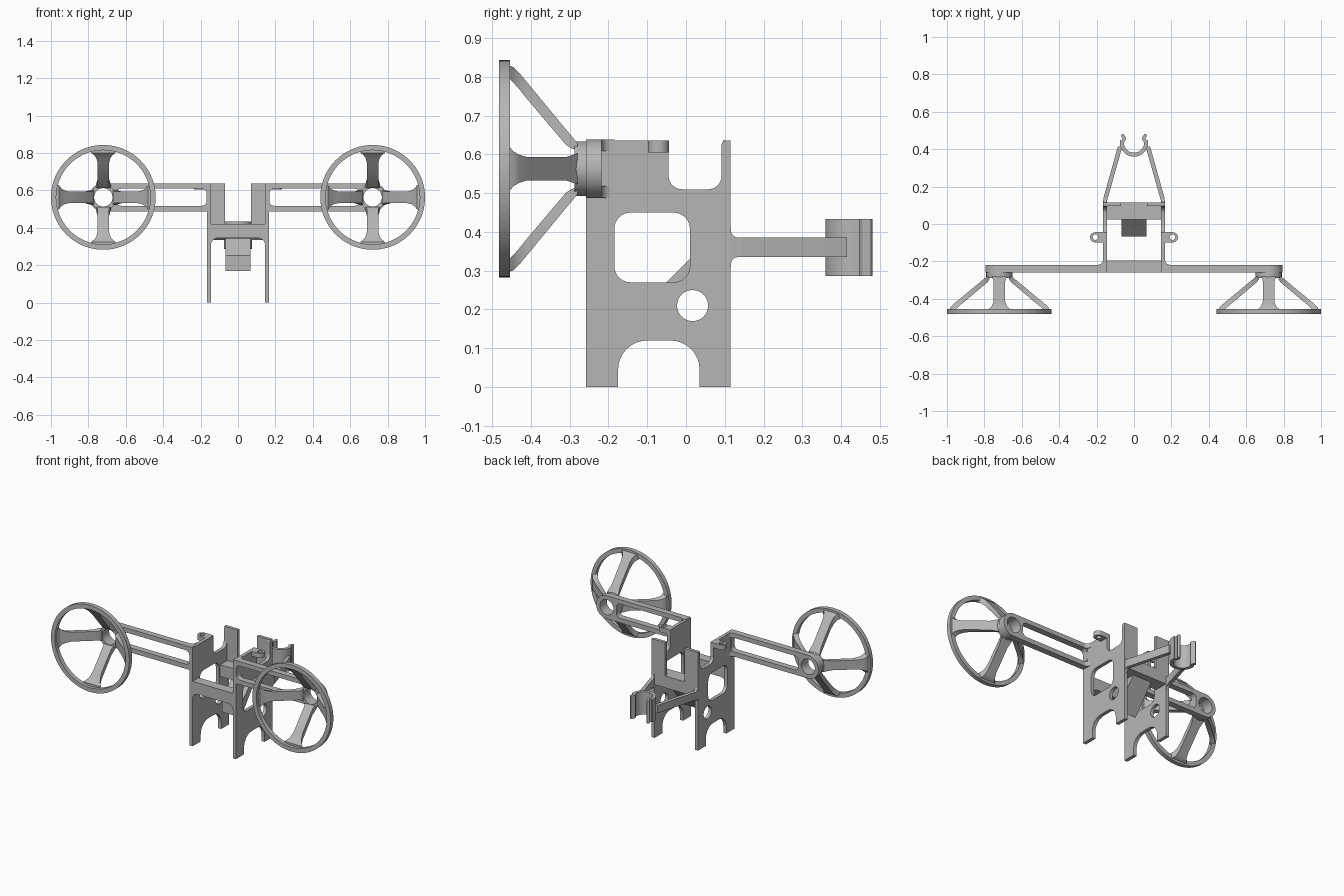
import bpy, bmesh
from math import sin, cos, pi, radians
from mathutils import Matrix, Vector

cube = bpy.data.objects.get("Cube")
if cube:
    bpy.data.objects.remove(cube, do_unlink=True)

grey = bpy.data.materials.new("plain grey")
grey.use_nodes = True
tone = (0.47, 0.47, 0.47, 1)
grey.diffuse_color = tone
grey.node_tree.nodes["Principled BSDF"].inputs["Base Color"].default_value = tone

# Drawing planes: columns are the profile's u, v and the extrusion direction
PLANES = {
    "side": Matrix(((0, 0, 1), (1, 0, 0), (0, 1, 0))),
    "front": Matrix(((1, 0, 0), (0, 0, -1), (0, 1, 0))),
    "top": Matrix.Identity(3),
}
parts = []


def finish(name, mesh, mirror):
    mesh.materials.clear()
    mesh.materials.append(grey)
    obj = bpy.data.objects.new(name, mesh)
    bpy.context.collection.objects.link(obj)
    if mirror:
        obj.modifiers.new("mirror", 'MIRROR')
    parts.append(obj)
    return obj


def rounded(corners, steps=8):
    """Polygon whose corners (u, v, radius) are filleted."""
    out = []
    for i, c in enumerate(corners):
        p = Vector(c[:2])
        if len(c) < 3:
            out.append(p)
            continue
        a = (Vector(corners[i - 1][:2]) - p).normalized()
        b = (Vector(corners[(i + 1) % len(corners)][:2]) - p).normalized()
        r = c[2]
        half = a.angle(b) / 2
        mid = p + (a + b).normalized() * r / sin(half)
        start = p + a * (a.dot(mid - p)) - mid
        end = p + b * (b.dot(mid - p)) - mid
        for k in range(steps + 1):
            t = k / steps
            d = start * (1 - t) + end * t
            sweep = pi - 2 * half
            d = (start * sin((1 - t) * sweep) + end * sin(t * sweep)) / sin(sweep)
            out.append(mid + d)
    return out


def rect(u0, u1, v0, v1, r=0.0):
    pts = [(u0, v0), (u1, v0), (u1, v1), (u0, v1)]
    return rounded([p + (r,) for p in pts]) if r else pts


def circle(u, v, r, n=48):
    return [(u + r * cos(2 * pi * i / n), v + r * sin(2 * pi * i / n)) for i in range(n)]


def extrude(name, plane, loops, lo, hi, mirror=False):
    """Fill the first loop, leave the others as holes, and extrude lo..hi in world units."""
    curve = bpy.data.curves.new(name, 'CURVE')
    curve.dimensions, curve.fill_mode = '2D', 'BOTH'
    curve.extrude = (hi - lo) / 2
    for loop in loops:
        s = curve.splines.new('POLY')
        s.points.add(len(loop) - 1)
        for pt, co in zip(s.points, loop):
            pt.co = (co[0], co[1], 0, 1)
        s.use_cyclic_u = True
    temp = bpy.data.objects.new(name + " draft", curve)
    mesh = bpy.data.meshes.new_from_object(temp)
    bpy.data.objects.remove(temp)
    axis = Vector({"side": (1, 0, 0), "front": (0, 1, 0), "top": (0, 0, 1)}[plane])
    mesh.transform(Matrix.Translation(axis * (lo + hi) / 2) @ PLANES[plane].to_4x4())
    bm = bmesh.new()
    bm.from_mesh(mesh)
    bmesh.ops.remove_doubles(bm, verts=bm.verts, dist=1e-5)
    bmesh.ops.recalc_face_normals(bm, faces=bm.faces)
    bm.to_mesh(mesh)
    bm.free()
    return finish(name, mesh, mirror)


# Side plates with feet, window, pin hole and top notch
outline = rounded([
    (-0.258, 0), (-0.175, 0), (-0.175, 0.12, 0.075), (0.035, 0.12, 0.075),
    (0.035, 0), (0.115, 0), (0.115, 0.636), (0.092, 0.636, 0.012),
    (0.092, 0.51, 0.035), (-0.045, 0.51, 0.035), (-0.045, 0.636), (-0.258, 0.636)])
extrude("side_plate", "side",
        [outline, rect(-0.185, 0.01, 0.27, 0.45, 0.042), circle(0.017, 0.21, 0.04)],
        0.144, 0.166, True)

# Front crossbar with filleted ends
extrude("front_crossbar", "front", [rounded([
    (-0.15, 0.3), (-0.144, 0.3), (-0.144, 0.345, 0.035), (0.144, 0.345, 0.035),
    (0.144, 0.3), (0.15, 0.3), (0.15, 0.42), (-0.15, 0.42)])], -0.258, -0.195)

# Rear shelf, upright tabs and the ramp under the shelf
extrude("rear_shelf", "top", [rect(-0.15, 0.15, 0.024, 0.115)], 0.344, 0.42)
extrude("rear_tab", "front", [rect(0.07, 0.16, 0.4, 0.636)], 0.095, 0.115, True)
extrude("ramp", "side", [[(-0.067, 0.17), (0.075, 0.346), (0.026, 0.346),
                          (-0.067, 0.253)]], -0.067, 0.067)

# Screw ears
extrude("screw_ear", "top",
        [rounded([(0.16, -0.098), (0.235, -0.098, 0.0265), (0.235, -0.044, 0.0265),
                  (0.16, -0.044)]), circle(0.206, -0.07, 0.015, 24)], 0.605, 0.636, True)

# Slotted side arms and hubs
HUB_X, HUB_Z = 0.72, 0.563
bore = circle(HUB_X, HUB_Z, 0.049)
extrude("side_arm", "front",
        [rounded([(0.15, 0.488), (0.795, 0.488, 0.0745), (0.795, 0.638, 0.0745),
                  (0.15, 0.638)], 20), rect(0.168, 0.65, 0.518, 0.609, 0.025), bore],
        -0.258, -0.218, True)
extrude("hub", "front", [circle(HUB_X, HUB_Z, 0.07), bore], -0.288, -0.255, True)
for z0, z1 in ((0.488, 0.518), (0.609, 0.638)):
    extrude("arm_gusset", "top", [rounded([(0.16, -0.23), (0.195, -0.23), (0.195, -0.218),
                                           (0.166, -0.218, 0.026), (0.166, -0.185),
                                           (0.16, -0.185)])], z0, z1, True)

# Round rims
extrude("rim", "front", [circle(HUB_X, HUB_Z, 0.28, 96), circle(HUB_X, HUB_Z, 0.252, 96)],
        -0.482, -0.454, True)

# Flared sloping spokes: y, inner radius, outer radius, half width
STATIONS = [(-0.462, 0.238, 0.268, 0.065), (-0.445, 0.222, 0.262, 0.045),
            (-0.43, 0.205, 0.247, 0.036), (-0.41, 0.18, 0.223, 0.03),
            (-0.31, 0.062, 0.102, 0.03), (-0.295, 0.052, 0.084, 0.035),
            (-0.28, 0.05, 0.066, 0.04)]
bm = bmesh.new()
for q in range(4):
    c, s = round(cos(q * pi / 2)), round(sin(q * pi / 2))
    rings = []
    for y, r0, r1, w in STATIONS:
        ring = []
        for r, t in ((r0, -w), (r1, -w), (r1, w), (r0, w)):
            ring.append(bm.verts.new((HUB_X + r * c - t * s, y, HUB_Z + r * s + t * c)))
        rings.append(ring)
    for a, b in zip(rings, rings[1:]):
        for i in range(4):
            j = (i + 1) % 4
            bm.faces.new((a[i], a[j], b[j], b[i]))
    bm.faces.new(rings[0])
    bm.faces.new(rings[-1])
bmesh.ops.recalc_face_normals(bm, faces=bm.faces)
spokes = bpy.data.meshes.new("spokes")
bm.to_mesh(spokes)
bm.free()
finish("spokes", spokes, True)

# Rear struts converging on the clip
extrude("rear_strut", "top", [[(0.144, 0.11), (0.166, 0.11), (0.163, 0.14), (0.086, 0.415),
                               (0.062, 0.415), (0.144, 0.125)]], 0.335, 0.386, True)
extrude("strut_fillet", "side", [rounded([(0.112, 0.31), (0.116, 0.31), (0.116, 0.335, 0.018),
                                          (0.142, 0.335), (0.142, 0.386),
                                          (0.116, 0.386, 0.018), (0.116, 0.411),
                                          (0.112, 0.411)])], 0.146, 0.164, True)

# Open clip with flared lips
CLIP_Y = 0.435
angles = [radians(-190 + 200 * i / 32) for i in range(33)]
arc = [(0.075 * cos(a), CLIP_Y + 0.075 * sin(a)) for a in angles]
arc += [(0.054 * cos(a), CLIP_Y + 0.054 * sin(a)) for a in reversed(angles)]
extrude("clip", "top", [arc], 0.286, 0.434)
extrude("clip_lip", "top", [rounded([(0.053, 0.437), (0.075, 0.437), (0.06, 0.458, 0.006),
                                     (0.072, 0.474, 0.005), (0.056, 0.483, 0.005),
                                     (0.041, 0.457, 0.006)], 4)], 0.286, 0.434, True)

# Smooth the curved walls, keep the edges crisp
bpy.ops.object.select_all(action='DESELECT')
for obj in parts:
    obj.select_set(True)
bpy.context.view_layer.objects.active = parts[0]
bpy.ops.object.shade_smooth_by_angle(angle=radians(30))
